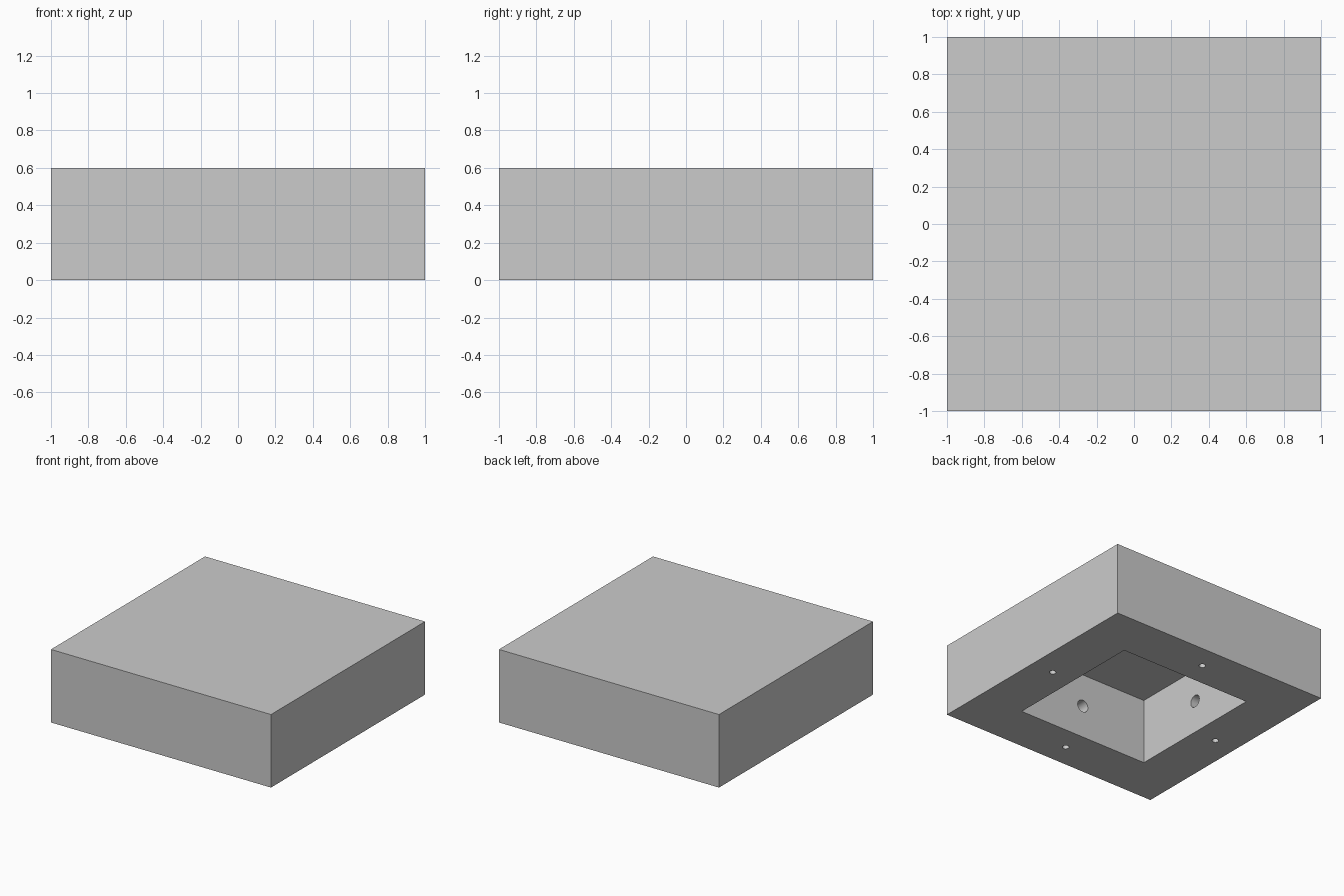
import bpy
from math import radians

default_cube = bpy.data.objects.get("Cube")
if default_cube:
    bpy.data.objects.remove(default_cube, do_unlink=True)

HEIGHT = 0.6
POCKET = 1.2
DEPTH = 0.54

grey = bpy.data.materials.new("plain grey")
grey.use_nodes = True
grey.diffuse_color = (0.6, 0.6, 0.6, 1)
grey.node_tree.nodes["Principled BSDF"].inputs["Base Color"].default_value = (0.6, 0.6, 0.6, 1)


def block(name, size, centre):
    bpy.ops.mesh.primitive_cube_add(size=1, location=centre)
    obj = bpy.context.object
    obj.name = name
    obj.scale = size
    bpy.ops.object.transform_apply(location=False, rotation=False)
    obj.data.materials.append(grey)
    return obj


def drill(name, radius, length, centre, rotation=(0, 0, 0)):
    bpy.ops.mesh.primitive_cylinder_add(vertices=32, radius=radius, depth=length,
                                        location=centre, rotation=rotation)
    obj = bpy.context.object
    obj.name = name
    obj.data.materials.append(grey)
    return obj


# Solid square body and the open pocket under it
body = block("hollow_base", (2, 2, HEIGHT), (0, 0, HEIGHT / 2))
cutters = [block("pocket_cutter", (POCKET, POCKET, 2 * DEPTH), (0, 0, 0))]

# Blind holes, one in each pocket wall and one in the rim below it
for dx, dy in ((1, 0), (-1, 0), (0, 1), (0, -1)):
    turn = (0, radians(90), 0) if dx else (radians(90), 0, 0)
    cutters.append(drill("wall_hole_cutter", 0.05, 0.4,
                         (0.7 * dx, 0.7 * dy, DEPTH / 2), turn))
    cutters.append(drill("rim_hole_cutter", 0.025, DEPTH,
                         (0.8 * dx, 0.8 * dy, 0)))

# Cut everything out of the body, then drop the cutters
bpy.context.view_layer.objects.active = body
for cutter in cutters:
    cut = body.modifiers.new(cutter.name, "BOOLEAN")
    cut.operation = "DIFFERENCE"
    cut.solver = "EXACT"
    cut.object = cutter
    bpy.ops.object.modifier_apply(modifier=cut.name)
    bpy.data.objects.remove(cutter, do_unlink=True)

# Round hole walls, crisp edges elsewhere
bpy.ops.object.select_all(action="DESELECT")
body.select_set(True)
bpy.context.view_layer.objects.active = body
bpy.ops.object.shade_smooth_by_angle(angle=radians(30))
